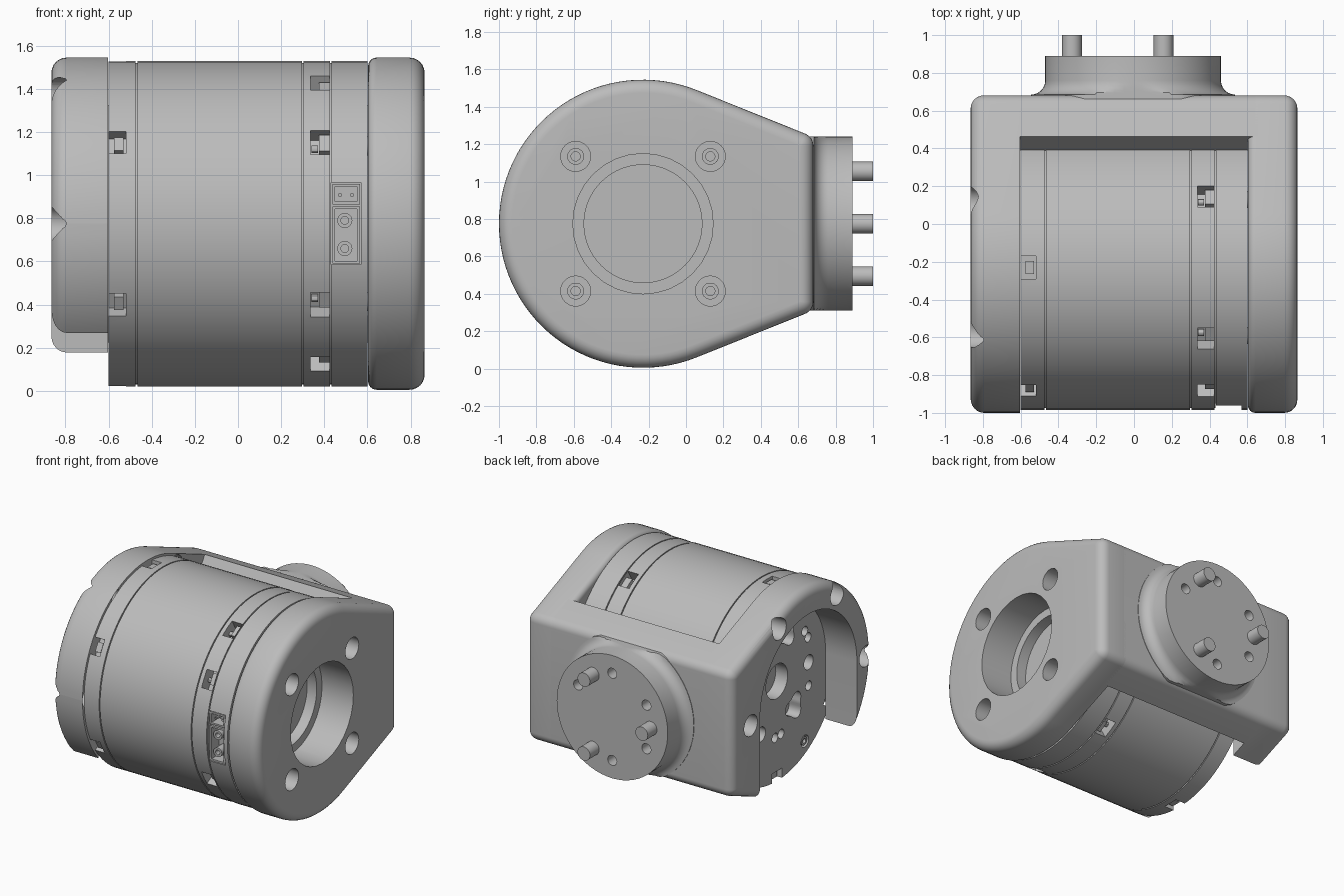
import bpy, bmesh
from math import sin, cos, pi, radians
from mathutils import Vector, Matrix

cube = bpy.data.objects.get("Cube")
if cube:
    bpy.data.objects.remove(cube)

GREY = (0.5, 0.5, 0.5, 1)
grey = bpy.data.materials.new("machined_grey")
grey.use_nodes = True
grey.diffuse_color = GREY
grey.node_tree.nodes["Principled BSDF"].inputs["Base Color"].default_value = GREY

AXIS = Vector((0, -0.23, 0.775))      # motor axis runs along x through here
BOSS = Vector((-0.005, 0, 0.775))     # output boss axis runs along y


def make(name, bm):
    bmesh.ops.recalc_face_normals(bm, faces=bm.faces)
    mesh = bpy.data.meshes.new(name)
    bm.to_mesh(mesh)
    bm.free()
    mesh.materials.append(grey)
    ob = bpy.data.objects.new(name, mesh)
    bpy.context.collection.objects.link(ob)
    return ob


def loft(name, rings):
    """Skin a stack of matching rings and cap both ends."""
    bm = bmesh.new()
    rows = [[bm.verts.new(p) for p in ring] for ring in rings]
    for a, b in zip(rows, rows[1:]):
        for i in range(len(a)):
            bm.faces.new((a[i - 1], a[i], b[i], b[i - 1]))
    bm.faces.new(rows[0])
    bm.faces.new(rows[-1])
    return make(name, bm)


def circle(t, r, c, axis, n, lobes=0):
    pts = []
    for i in range(n):
        a = 2 * pi * i / n
        rr = r * (1 + 0.2 * cos(3 * a)) if lobes else r
        u, v = rr * cos(a), rr * sin(a)
        pts.append(c + Vector((t, u, v) if axis == "X" else (u, t, v)))
    return pts


def lathe(name, profile, c=AXIS, axis="X", n=32, lobes=0):
    return loft(name, [circle(t, r, c, axis, n, lobes) for t, r in profile])


def polar(r, deg):
    """Point around the motor axis; 180 degrees faces the front."""
    return AXIS + Vector((0, r * cos(radians(deg)), r * sin(radians(deg))))


def spoke(deg):
    return Matrix.Translation(AXIS) @ Matrix.Rotation(radians(deg), 4, "X")


def box(name, lo, hi, matrix=Matrix()):
    lo, hi = Vector(lo), Vector(hi)
    bm = bmesh.new()
    bmesh.ops.create_cube(bm, size=1)
    place = matrix @ Matrix.Translation((lo + hi) / 2) @ Matrix.Diagonal((*(hi - lo), 1))
    bmesh.ops.transform(bm, matrix=place, verts=bm.verts)
    return make(name, bm)


def cut(target, cutters):
    for c in cutters:
        mod = target.modifiers.new("cut", "BOOLEAN")
        mod.operation, mod.solver, mod.object = "DIFFERENCE", "EXACT", c
        bpy.context.view_layer.objects.active = target
        bpy.ops.object.modifier_apply(modifier=mod.name)
        bpy.data.objects.remove(c)


def bore(r, c, x0, x1, lobes=0):
    return lathe("bore_cutter", [(x0, r), (x1, r)], c, lobes=lobes)


# Bracket side outline: big circle blended to two small back corners
def outline(x, inset):
    parts = [(AXIS, 0.77, 68, 292, 64),
             (Vector((0, 0.61, 0.359)), 0.071, 292, 360, 8),
             (Vector((0, 0.61, 1.191)), 0.071, 0, 68, 8)]
    pts = []
    for c, r, a0, a1, n in parts:
        for i in range(n + 1):
            a = radians(a0 + (a1 - a0) * i / n)
            pts.append(c + Vector((x, (r - inset) * cos(a), (r - inset) * sin(a))))
    return pts


def arm(name, side, inner_round):
    steps = [pi / 2 * i / 6 for i in range(7)]
    rings = [outline(side * (0.795 + 0.07 * cos(a)), 0.07 * (1 - sin(a))) for a in steps]
    if inner_round:
        rings += [outline(side * (0.603 + inner_round * (1 - sin(a))),
                          inner_round * (1 - cos(a))) for a in steps]
    else:
        rings.append(outline(side * 0.603, 0))
    return loft(name, rings)


# Left arm with central bore and four screw holes
left_arm = arm("left_arm", 1, 0.04)
SCREWS = [AXIS + Vector((0, y, z)) for y in (-0.36, 0.36) for z in (-0.36, 0.36)]
cut(left_arm, [bore(0.375, AXIS, 0.5, 1)] + [bore(0.08, c, 0.5, 1) for c in SCREWS])

# Right arm with an arched slot open downwards and four access holes
right_arm = arm("right_arm", -1, 0)
arch = [polar(0.58, 180 * i / 32) for i in range(33)]
arch += [Vector((0, AXIS.y - 0.58, -0.2)), Vector((0, AXIS.y + 0.58, -0.2))]
slot = loft("slot_cutter", [[p + Vector((x, 0, 0)) for p in arch] for x in (-1, -0.5)])
cut(right_arm, [slot] + [bore(0.08, polar(0.69, a), -1, -0.5) for a in (0, 60, 120, 180)])

# Bridge joining the arms behind the motor, with chamfered inner edges
bridge = loft("back_bridge", [outline(x, 0) for x in (-0.61, 0.66)])
chamfer = [(-1.2, 1.62), (0.635, 1.62), (0.39, 1.2), (0.39, 0.35), (0.635, -0.07), (-1.2, -0.07)]
cut(bridge, [loft("bridge_cutter", [[(x, y, z) for y, z in chamfer] for x in (-0.8, 0.8)])])

# Output boss with flared foot, trimmed to the bracket height
flare = [(0.76 - 0.075 * sin(a), 0.54 - 0.075 * cos(a))
         for a in (pi / 2 * (6 - i) / 6 for i in range(7))]
boss = lathe("output_boss", [(0.62, 0.54)] + flare + [(0.89, 0.465)], BOSS, "Y", 64)
for v in boss.data.vertices:
    v.co.z = min(max(v.co.z, 0.31), 1.24)


def on_boss(r, deg):
    return BOSS + Vector((r * cos(radians(deg)), 0, r * sin(radians(deg))))


cut(boss, [lathe("pin_hole_cutter", [(0.79, 0.038), (1, 0.038)], on_boss(0.33, a), "Y", 24)
           for a in (30, 90, 150, 210, 270)])
for a in (-60, 60, 180):
    lathe("drive_pin", [(0.85, 0.052), (1, 0.052)], on_boss(0.323, a), "Y")

# Motor body with seam grooves and a stepped recess at its left end
profile = [(-0.6, 0.755)]
for x in (-0.47, 0.30, 0.43):
    profile += [(x - 0.004, 0.755), (x - 0.004, 0.745), (x + 0.004, 0.745), (x + 0.004, 0.755)]
profile += [(0.6, 0.755), (0.6, 0.315), (0.52, 0.315)]
motor = lathe("motor_body", profile, n=96)

# Vent windows around both ends, and the connector pocket
LEFT_WINDOWS = (60, 120, 150, 210, 240, 300)
RIGHT_WINDOWS = (30, 90, 150, 210, 270, 330)
windows = [box("window_cutter", (0.335, 0.66, -0.065), (0.424, 0.9, 0.065), spoke(a))
           for a in LEFT_WINDOWS]
windows += [box("window_cutter", (-0.65, 0.68, -0.06), (-0.52, 0.9, 0.06), spoke(a))
            for a in RIGHT_WINDOWS]
pocket = box("pocket_cutter", (0.432, -1.1, 0.585), (0.57, -0.85, 0.965))

# Holes in the motor's right end face
face_holes = [bore(0.13, AXIS, -0.7, -0.5)]
for a in (60, 180, 300):
    face_holes.append(bore(0.055, polar(0.38, a), -0.7, -0.5))
    face_holes.append(bore(0.09, polar(0.34, a + 52), -0.7, -0.5, lobes=3))
    face_holes += [bore(0.035, polar(0.42, a + d), -0.7, -0.54) for d in (-27, 25, 83)]
face_holes += [bore(0.045, polar(0.67, a), -0.7, -0.57) for a in range(0, 360, 60)]
cut(motor, windows + [pocket] + face_holes)

# Blocks seen inside the windows
for a in LEFT_WINDOWS:
    box("window_terminal", (0.375, 0.65, -0.055), (0.424, 0.725, 0.03), spoke(a))
    lathe("window_post", [(0.34, 0.018), (0.37, 0.018)], polar(0.69, a), n=12)
for a in RIGHT_WINDOWS:
    box("window_latch", (-0.575, 0.67, -0.035), (-0.53, 0.74, 0.035), spoke(a))


# Screw heads with hex sockets
def screw(x, c, r, side):
    lathe("screw_head", [(x, r), (x + side * 0.03, r), (x + side * 0.03, r * 0.55),
                         (x + side * 0.01, r * 0.55)], c, n=18)


for c in SCREWS:
    screw(0.59, c, 0.045, 1)
for a in range(0, 360, 60):
    screw(-0.565, polar(0.67, a), 0.032, -1)

# Connector: small header shell above a larger power shell, with contacts
for name, z0, z1 in (("header_shell", 0.865, 0.96), ("power_shell", 0.59, 0.855)):
    shell = box(name, (0.437, -0.96, z0), (0.565, -0.84, z1))
    cut(shell, [box("shell_cutter", (0.45, -1, z0 + 0.013), (0.552, -0.87, z1 - 0.013))])
for x in (0.472, 0.528):
    box("header_contact", (x - 0.007, -0.94, 0.9), (x + 0.007, -0.86, 0.914))
for z in (0.66, 0.79):
    lathe("power_contact", [(-0.86, 0.035), (-0.95, 0.035), (-0.95, 0.018), (-0.9, 0.018)],
          Vector((0.495, 0, z)), "Y", 20)

# Smooth the curved surfaces and keep real edges crisp
bpy.ops.object.select_all(action="DESELECT")
for ob in bpy.context.scene.objects:
    if ob.type == "MESH" and grey.name in ob.data.materials:
        ob.select_set(True)
        bpy.context.view_layer.objects.active = ob
bpy.ops.object.shade_smooth_by_angle(angle=radians(30))
